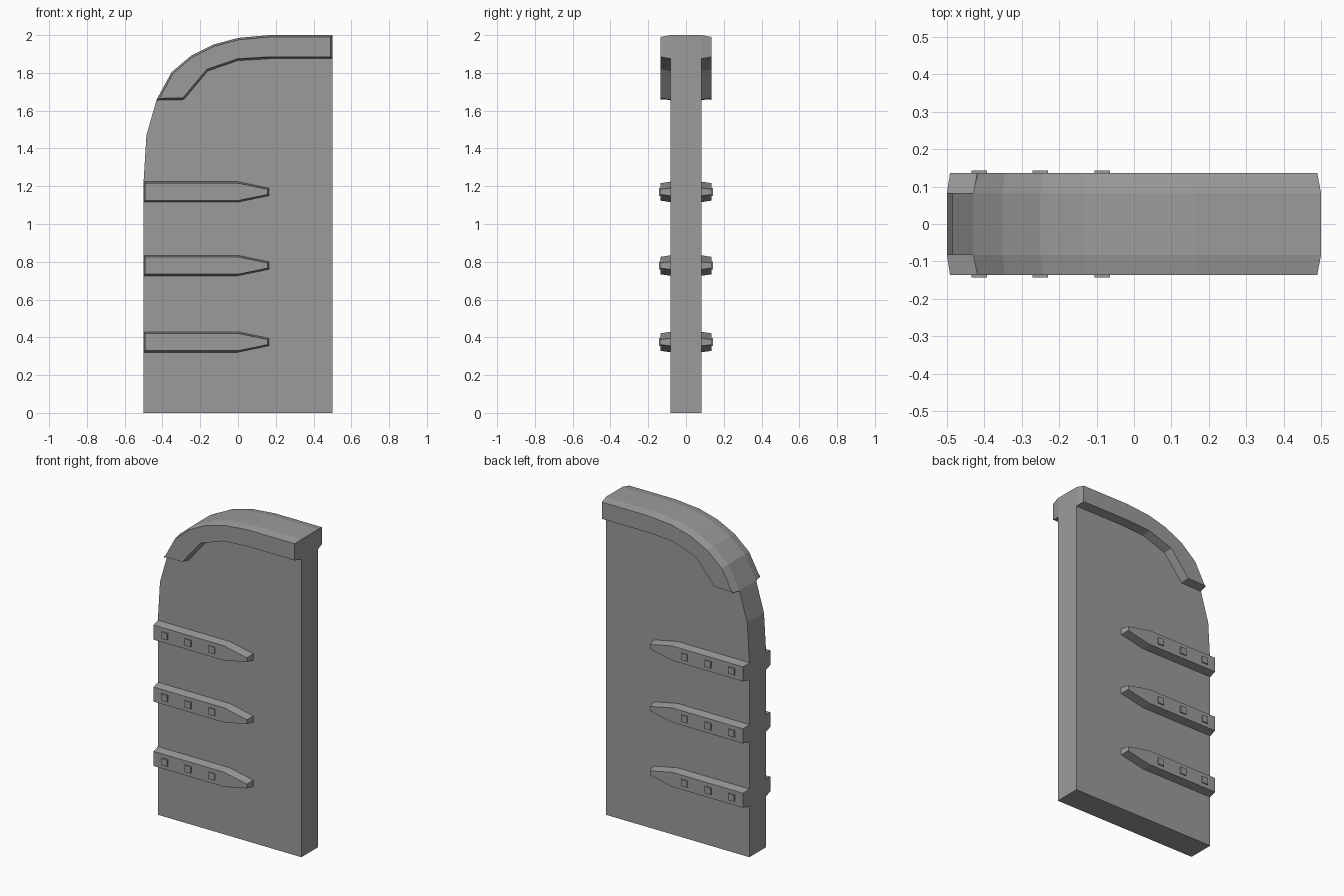
import bpy
import bmesh

if "Cube" in bpy.data.objects:
    bpy.data.objects.remove(bpy.data.objects["Cube"], do_unlink=True)

GREY = (0.33, 0.33, 0.33, 1)
mat = bpy.data.materials.new("plain grey")
mat.use_nodes = True
mat.diffuse_color = GREY
mat.node_tree.nodes["Principled BSDF"].inputs["Base Color"].default_value = GREY

HALF = 0.083     # half thickness of the panel
RELIEF = 0.053   # how far the trim stands out


def slab(name, outline, y, depth, taper=0.0):
    """Raise an x-z outline from y by depth; a taper narrows the outer face."""
    bm = bmesh.new()
    face = bm.faces.new([bm.verts.new((x, y, z)) for x, z in outline])
    bm.normal_update()
    if taper:
        # Inset the outline, raise the inner face, then close the back
        bmesh.ops.inset_region(bm, faces=[face], thickness=taper,
                               use_boundary=True, use_even_offset=True)
        bmesh.ops.translate(bm, verts=face.verts[:], vec=(0, depth, 0))
        rim = [e for e in bm.edges if e.is_boundary]
        bmesh.ops.holes_fill(bm, edges=rim, sides=0)
    else:
        new = bmesh.ops.extrude_face_region(bm, geom=[face], use_keep_orig=True)
        moved = [g for g in new["geom"] if isinstance(g, bmesh.types.BMVert)]
        bmesh.ops.translate(bm, verts=moved, vec=(0, depth, 0))
    bmesh.ops.recalc_face_normals(bm, faces=bm.faces[:])
    mesh = bpy.data.meshes.new(name)
    bm.to_mesh(mesh)
    bm.free()
    mesh.materials.append(mat)
    obj = bpy.data.objects.new(name, mesh)
    bpy.context.collection.objects.link(obj)


# Door panel with one rounded top corner
arch = [(-0.43, 1.66), (-0.352, 1.803), (-0.25, 1.89), (-0.13, 1.95),
        (0, 1.985), (0.165, 2), (0.5, 2)]
panel = [(0.5, 0), (-0.5, 0), (-0.5, 1.22), (-0.485, 1.47)] + arch
slab("door_panel", panel, -HALF, 2 * HALF)

# Lower edge of the arched trim, and the pointed hinge strap
trim_underside = [(0.5, 1.875), (0.165, 1.875), (0, 1.865),
                  (-0.16, 1.81), (-0.287, 1.658), (-0.43, 1.655)]
strap = [(-0.5, -0.054), (0, -0.054), (0.165, -0.02),
         (0.165, 0.02), (0, 0.054), (-0.5, 0.054)]

for side, s in (("front", -1), ("back", 1)):
    slab(side + "_arch_trim", arch + trim_underside, s * HALF, s * RELIEF, 0.01)
    for level, z in (("lower", 0.375), ("middle", 0.78), ("upper", 1.17)):
        slab(f"{side}_{level}_strap", [(x, z + h) for x, h in strap],
             s * HALF, s * RELIEF, 0.008)
        # Square rivets on the strap
        for i, x in enumerate((-0.414, -0.251, -0.085)):
            r = 0.021
            square = [(x - r, z - r), (x + r, z - r), (x + r, z + r), (x - r, z + r)]
            slab(f"{side}_{level}_rivet_{i + 1}", square,
                 s * (HALF + RELIEF - 0.01), s * 0.017)
